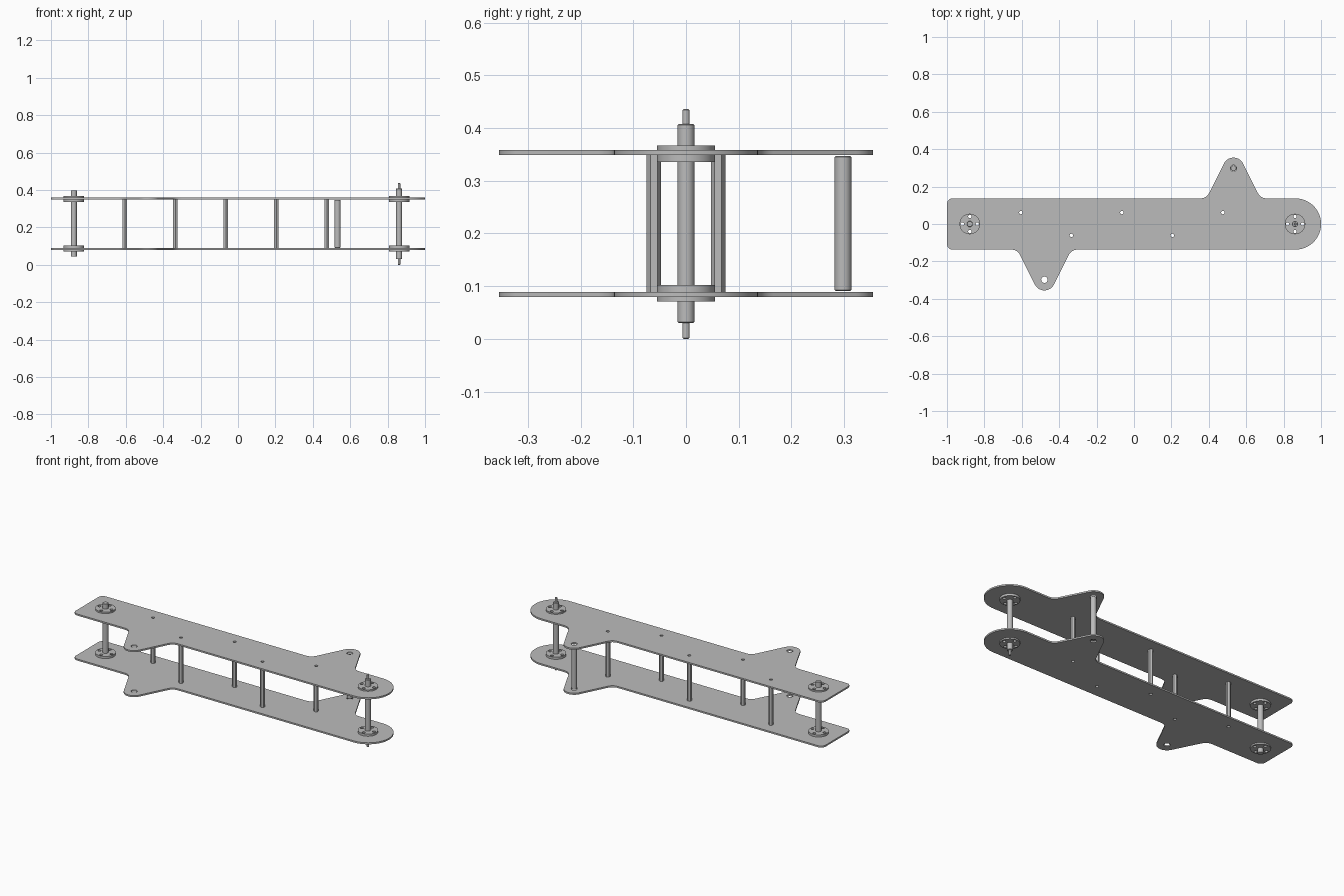
import bpy
import math
from math import cos, sin, pi

cube = bpy.data.objects.get("Cube")
if cube:
    bpy.data.objects.remove(cube, do_unlink=True)

grey = bpy.data.materials.new("machined grey")
grey.use_nodes = True
grey.diffuse_color = (0.5, 0.5, 0.5, 1)
grey.node_tree.nodes["Principled BSDF"].inputs["Base Color"].default_value = (0.5, 0.5, 0.5, 1)

HALF = 0.137                # half width of the plates
PLATES = {"lower": (0.0795, 0.089), "upper": (0.349, 0.3585)}
FLANGES = {"lower": (0.071, 0.102), "upper": (0.336, 0.367)}
AXLES = {"left_axle": 0.861, "right_axle": -0.878}
POSTS = [(-0.605 + 0.27 * i, 0.061 * (-1) ** i) for i in range(5)]
EAR_X, EAR_Y, EAR_R = 0.532, 0.298, 0.057
BACK_EAR, FRONT_EAR = (EAR_X, EAR_Y), (-0.479, -EAR_Y)


def arc(cx, cy, r, start, end, n):
    """Points on an arc, angles in degrees."""
    angles = [math.radians(start + (end - start) * i / n) for i in range(n + 1)]
    return [(cx + r * cos(a), cy + r * sin(a)) for a in angles]


def circle(cx, cy, r, n=24):
    return arc(cx, cy, r, 0, 360, n)[:-1]


def slab(name, loops, z0, z1):
    """Solid between two heights from an outline followed by hole loops."""
    curve = bpy.data.curves.new(name, "CURVE")
    curve.dimensions = "2D"
    curve.fill_mode = "BOTH"
    curve.extrude = (z1 - z0) / 2
    for loop in loops:
        spline = curve.splines.new("POLY")
        spline.points.add(len(loop) - 1)
        for point, (x, y) in zip(spline.points, loop):
            point.co = (x, y, 0, 1)
        spline.use_cyclic_u = True
    temp = bpy.data.objects.new(name, curve)
    bpy.context.collection.objects.link(temp)
    bpy.context.view_layer.update()
    mesh = bpy.data.meshes.new_from_object(
        temp.evaluated_get(bpy.context.evaluated_depsgraph_get()))
    bpy.data.objects.remove(temp, do_unlink=True)
    obj = bpy.data.objects.new(name, mesh)
    bpy.context.collection.objects.link(obj)
    obj.location.z = (z0 + z1) / 2
    return finish(obj)


def finish(obj):
    obj.data.materials.clear()
    obj.data.materials.append(grey)
    bpy.ops.object.select_all(action="DESELECT")
    obj.select_set(True)
    bpy.context.view_layer.objects.active = obj
    bpy.ops.object.shade_smooth_by_angle(angle=math.radians(30))
    return obj


def rod(name, x, y, r, z0, z1, chamfer=0.002):
    bpy.ops.mesh.primitive_cylinder_add(vertices=32, radius=r, depth=z1 - z0,
                                        location=(x, y, (z0 + z1) / 2))
    obj = bpy.context.object
    obj.name = name
    bevel = obj.modifiers.new("chamfer", "BEVEL")
    bevel.width = chamfer
    bevel.limit_method = "ANGLE"
    bevel.angle_limit = math.radians(60)
    return finish(obj)


def ear(cx, side):
    """Rounded lobe with filleted roots; side is +1 for back, -1 for front."""
    fillet = []
    for i in range(7):
        t = i / 6
        x = 0.178 * (1 - t) ** 2 + 0.145 * 2 * t * (1 - t) + 0.13 * t * t
        y = HALF * (1 - t * t) + 0.166 * t * t
        fillet.append((x, y))
    points = fillet + arc(0, EAR_Y, EAR_R, 26, 154, 20) + [(-x, y) for x, y in reversed(fillet)]
    return [(cx + side * x, side * y) for x, y in points]


def bolt_holes(x):
    return [circle(x + 0.04 * cos(a * pi / 2), 0.04 * sin(a * pi / 2), 0.009, 16) for a in range(4)]


# Side plate outline, counter-clockwise from the rounded end
corner = 0.03
outline = (arc(1 - HALF, 0, HALF, -90, 90, 40) + ear(EAR_X, 1)
           + arc(-1 + corner, HALF - corner, corner, 90, 180, 8)
           + arc(-1 + corner, corner - HALF, corner, 180, 270, 8)
           + ear(FRONT_EAR[0], -1))
holes = [circle(x, y, 0.017) for x, y in (BACK_EAR, FRONT_EAR)]
holes += [circle(x, y, 0.009, 16) for x, y in POSTS]
for x in AXLES.values():
    holes += bolt_holes(x) + [circle(x, 0, 0.0155)]
for level, (z0, z1) in PLATES.items():
    slab(level + "_plate", [outline] + holes, z0, z1)

# Bolted bearing flanges
for level, (z0, z1) in FLANGES.items():
    for axle, x in AXLES.items():
        slab(f"{level}_{axle}_flange",
             [circle(x, 0, 0.055, 48), circle(x, 0, 0.0155)] + bolt_holes(x), z0, z1)

# Hexagonal hollow spacers between the plates
for i, (x, y) in enumerate(POSTS):
    hexagon = arc(x, y, 0.0135, 90, 390, 5)
    slab(f"spacer_{i + 1}", [hexagon, circle(x, y, 0.009, 16)], 0.089, 0.349)

# Axles, the left one with thin stepped tips
rod("right_axle", AXLES["right_axle"], 0, 0.016, 0.043, 0.398)
rod("left_axle", AXLES["left_axle"], 0, 0.016, 0.03, 0.408)
rod("left_axle_tips", AXLES["left_axle"], 0, 0.0068, 0.0, 0.436)

# Round post between the back ears
rod("back_ear_post", *BACK_EAR, 0.016, 0.091, 0.347)
